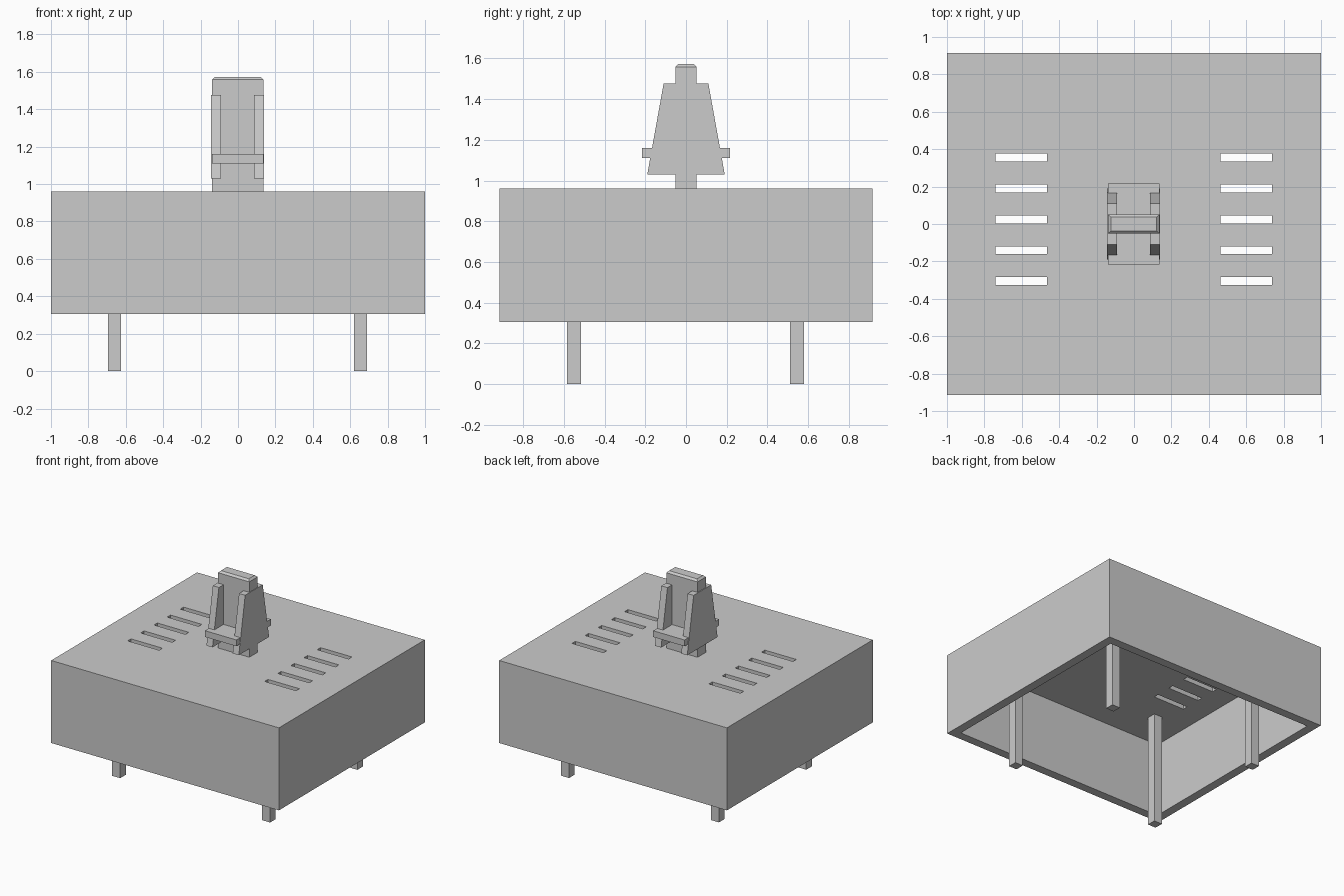
import bpy
import bmesh
from mathutils import Vector

if "Cube" in bpy.data.objects:
    bpy.data.objects.remove(bpy.data.objects["Cube"], do_unlink=True)

grey = bpy.data.materials.new("light grey plastic")
grey.use_nodes = True
grey.diffuse_color = (0.6, 0.6, 0.6, 1)
grey.node_tree.nodes["Principled BSDF"].inputs["Base Color"].default_value = (0.6, 0.6, 0.6, 1)


def add_box(bm, low, high):
    low, high = Vector(low), Vector(high)
    made = bmesh.ops.create_cube(bm, size=1)["verts"]
    for v in made:
        v.co = (low + high) / 2 + v.co * (high - low)


def finish(bm, name):
    bmesh.ops.recalc_face_normals(bm, faces=bm.faces)
    mesh = bpy.data.meshes.new(name)
    bm.to_mesh(mesh)
    bm.free()
    mesh.materials.append(grey)
    obj = bpy.data.objects.new(name, mesh)
    bpy.context.collection.objects.link(obj)
    return obj


def box(name, low, high):
    bm = bmesh.new()
    add_box(bm, low, high)
    return finish(bm, name)


def cut(target, cutter):
    mod = target.modifiers.new("cut", "BOOLEAN")
    mod.operation = "DIFFERENCE"
    mod.solver = "EXACT"
    mod.object = cutter
    bpy.context.view_layer.objects.active = target
    bpy.ops.object.modifier_apply(modifier=mod.name)
    bpy.data.objects.remove(cutter, do_unlink=True)


# Housing: an open-bottomed box with vent slots through its top
W, D, BASE, TOP, CEIL, WALL = 1.0, 0.915, 0.305, 0.96, 0.895, 0.07
housing = box("housing", (-W, -D, BASE), (W, D, TOP))
cut(housing, box("cavity", (WALL - W, WALL - D, 0), (W - WALL, D - WALL, CEIL)))
bm = bmesh.new()
for x in (-0.603, 0.6):
    for i in range(5):
        y = 0.025 + (i - 2) * 0.165
        add_box(bm, (x - 0.138, y - 0.021, 0.8), (x + 0.138, y + 0.021, 1.1))
cut(housing, finish(bm, "slots"))

# Four legs hanging from the ceiling
for side, x in (("right", -0.66), ("left", 0.656)):
    for end, y in (("front", -0.55), ("back", 0.545)):
        box(f"leg_{end}_{side}", (x - 0.035, y - 0.035, 0), (x + 0.035, y + 0.035, 0.92))

# Upright tongue with a bevelled top edge
bm = bmesh.new()
add_box(bm, (-0.138, -0.052, 0.94), (0.136, 0.052, 1.573))
rim = [e for e in bm.edges if all(v.co.z > 1.5 for v in e.verts)]
bmesh.ops.bevel(bm, geom=rim, offset=0.015, segments=1, affect="EDGES")
finish(bm, "tongue")

# Tapered side fins
profile = [(-0.19, 1.03), (0.19, 1.03), (0.11, 1.475), (-0.11, 1.475)]
for name, x0, x1 in (("fin_right", -0.144, -0.091), ("fin_left", 0.086, 0.14)):
    bm = bmesh.new()
    face = bm.faces.new([bm.verts.new((x0, y, z)) for y, z in profile])
    side = bmesh.ops.extrude_face_region(bm, geom=[face])["geom"]
    for v in side:
        if isinstance(v, bmesh.types.BMVert):
            v.co.x = x1
    finish(bm, name)

# Cross shelf passing between the fins
box("cross_shelf", (-0.139, -0.216, 1.11), (0.137, 0.216, 1.16))
